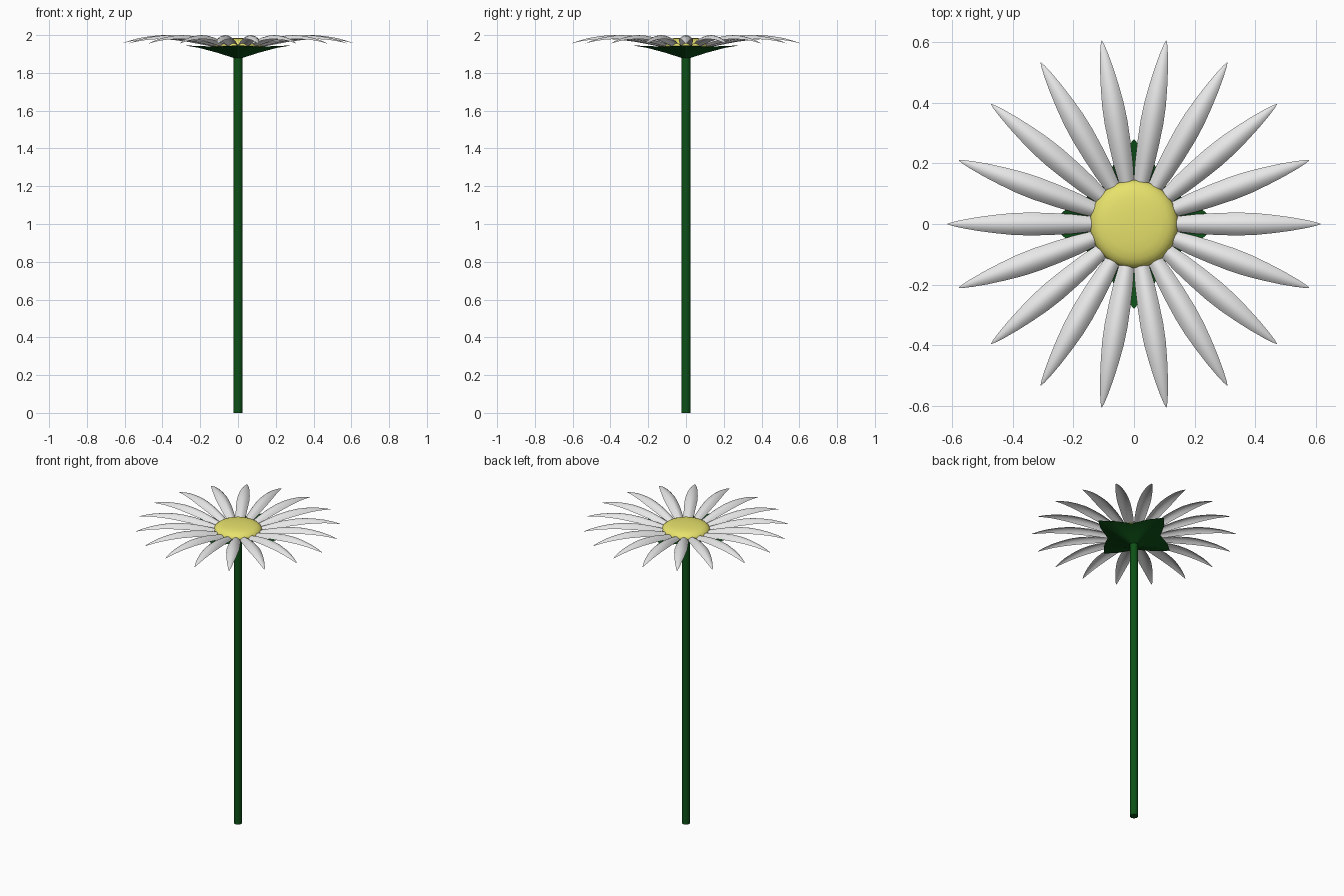
import bpy, bmesh, math
from mathutils import Matrix

if "Cube" in bpy.data.objects:
    bpy.data.objects.remove(bpy.data.objects["Cube"])


def material(name, rgb):
    m = bpy.data.materials.new(name)
    m.diffuse_color = (*rgb, 1)
    m.use_nodes = True
    m.node_tree.nodes["Principled BSDF"].inputs["Base Color"].default_value = m.diffuse_color
    return m


white = material("petal white", (0.8, 0.8, 0.8))
yellow = material("centre yellow", (0.8, 0.76, 0.15))
green = material("stem green", (0.004, 0.08, 0.008))


def finish(bm, name, mat):
    me = bpy.data.meshes.new(name)
    bm.to_mesh(me)
    bm.free()
    me.materials.append(mat)
    for p in me.polygons:
        p.use_smooth = True
    ob = bpy.data.objects.new(name, me)
    bpy.context.collection.objects.link(ob)
    return ob


def skin(bm, rows, closed):
    """Quads between neighbouring rows of points."""
    vs = [[bm.verts.new(p) for p in row] for row in rows]
    for a, b in zip(vs, vs[1:]):
        n = len(a)
        for i in range(n if closed else n - 1):
            j = (i + 1) % n
            bm.faces.new((a[i], b[i], b[j], a[j]))
    return vs


def ring(r, z, n):
    return [(r * math.cos(2 * math.pi * i / n), r * math.sin(2 * math.pi * i / n), z) for i in range(n)]


# Petals: one arched leaf, (radius, ridge height, half width, arch drop)
leaf = [(0.10, 1.945, 0.019, 0.012), (0.14, 1.956, 0.025, 0.016), (0.20, 1.973, 0.032, 0.021),
        (0.27, 1.989, 0.036, 0.024), (0.34, 1.998, 0.038, 0.024), (0.40, 2.0, 0.036, 0.021),
        (0.46, 1.995, 0.030, 0.016), (0.52, 1.985, 0.022, 0.010), (0.57, 1.972, 0.013, 0.005),
        (0.60, 1.962, 0.006, 0.002), (0.615, 1.956, 0.001, 0.0)]
for k in range(18):
    bm = bmesh.new()
    rows = [[(r, w * t / 4, z - d * (t / 4) ** 2) for t in range(-4, 5)] for r, z, w, d in leaf]
    skin(bm, rows, False)
    bm.transform(Matrix.Rotation(math.radians(20 * k), 4, 'Z'))
    bmesh.ops.recalc_face_normals(bm, faces=bm.faces)
    if sum(f.normal.z for f in bm.faces) < 0:
        bmesh.ops.reverse_faces(bm, faces=bm.faces)
    finish(bm, f"petal_{k + 1}", white)

# Flower centre: flattened button with a rolled rim
bm = bmesh.new()
prof = [(0.125, 1.938), (0.142, 1.941), (0.145, 1.947), (0.140, 1.957), (0.130, 1.967),
        (0.115, 1.975), (0.09, 1.981), (0.05, 1.985), (0.015, 1.986)]
vs = skin(bm, [ring(r, z, 36) for r, z in prof], True)
bm.faces.new(vs[-1])
bm.faces.new(vs[0])
bmesh.ops.recalc_face_normals(bm, faces=bm.faces)
finish(bm, "flower_centre", yellow)

# Calyx: shallow four-pointed cup under the petals
bm = bmesh.new()


def star(f, z_tip, z_notch):
    pts = []
    for i in range(24):
        a = 2 * math.pi * i / 24
        t = abs((i % 6) - 3) / 3          # 1 at points, 0 at notches
        full = 0.158 + 0.122 * t ** 1.6
        r = 0.025 + (full - 0.025) * f
        pts.append((r * math.cos(a), r * math.sin(a), z_notch + (z_tip - z_notch) * t))
    return pts


skin(bm, [star(0, 1.88, 1.88), star(0.35, 1.908, 1.903), star(0.7, 1.932, 1.926),
          star(1, 1.945, 1.938)], True)
bmesh.ops.recalc_face_normals(bm, faces=bm.faces)
finish(bm, "calyx", green)

# Stem
bm = bmesh.new()
vs = skin(bm, [ring(0.025, 0, 16), ring(0.025, 1.9, 16)], True)
bm.faces.new(vs[0])
bm.faces.new(vs[1])
bmesh.ops.recalc_face_normals(bm, faces=bm.faces)
stem = finish(bm, "stem", green)
bpy.context.view_layer.objects.active = stem
stem.select_set(True)
bpy.ops.object.shade_smooth_by_angle()
